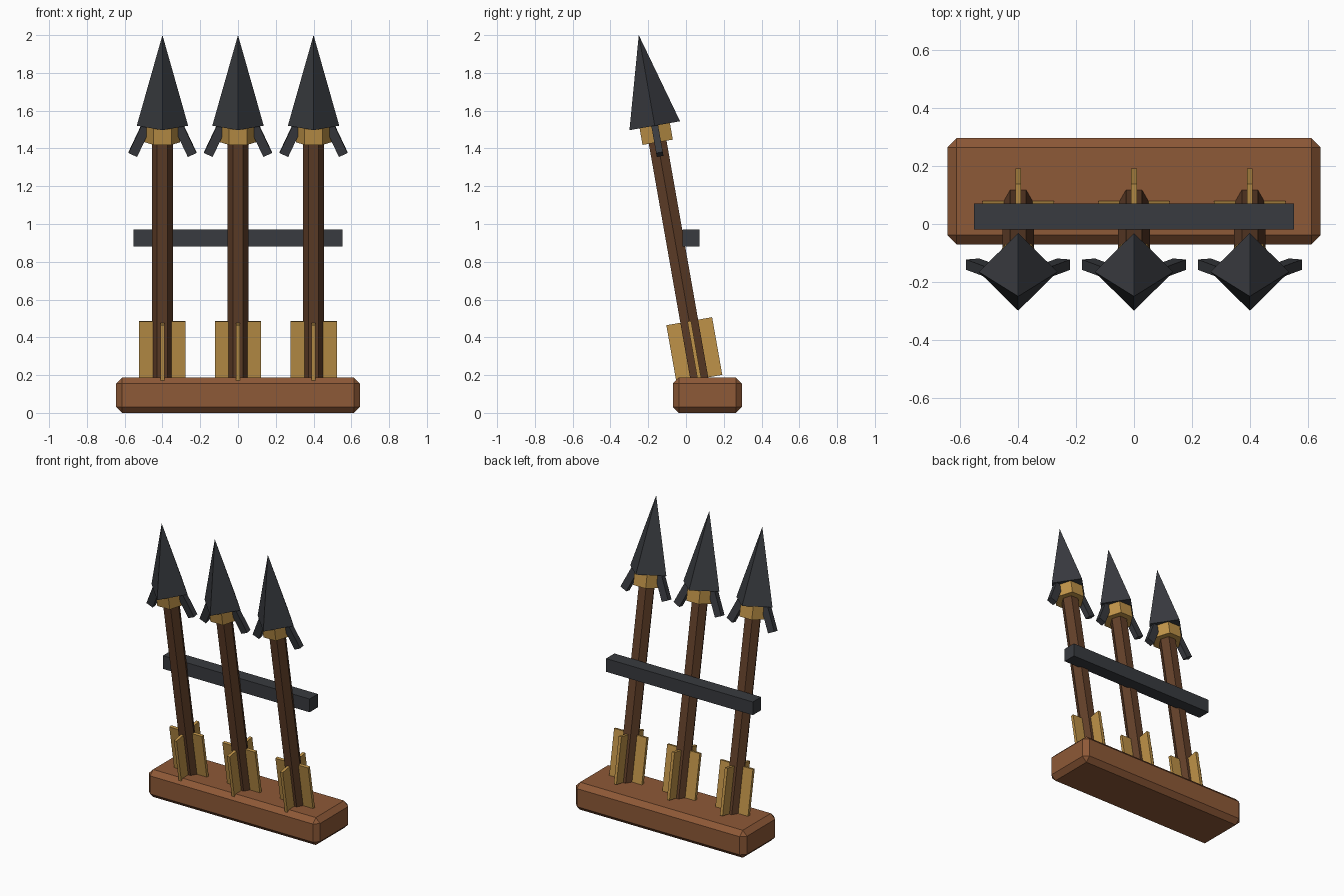
import bpy, bmesh
from math import radians
from mathutils import Matrix, Vector

if "Cube" in bpy.data.objects:
    bpy.data.objects.remove(bpy.data.objects["Cube"])


def material(name, rgb):
    m = bpy.data.materials.new(name)
    m.diffuse_color = (*rgb, 1)
    m.use_nodes = True
    m.node_tree.nodes["Principled BSDF"].inputs["Base Color"].default_value = m.diffuse_color
    return m


WOOD = material("base_wood", (0.27, 0.10, 0.038))
DARK_WOOD = material("shaft_wood", (0.12, 0.05, 0.022))
GOLD = material("gold", (0.52, 0.29, 0.065))
IRON = material("iron", (0.04, 0.043, 0.05))


def finish(name, bm, mat, matrix):
    bmesh.ops.recalc_face_normals(bm, faces=bm.faces)
    me = bpy.data.meshes.new(name)
    bm.to_mesh(me)
    bm.free()
    me.materials.append(mat)
    ob = bpy.data.objects.new(name, me)
    ob.matrix_world = matrix
    bpy.context.collection.objects.link(ob)
    return ob


def box(name, size, mat, matrix, bevel=0):
    bm = bmesh.new()
    bmesh.ops.create_cube(bm, size=1)
    bmesh.ops.scale(bm, vec=size, verts=bm.verts)
    if bevel:
        bmesh.ops.bevel(bm, geom=bm.edges[:], offset=bevel, segments=1, affect='EDGES')
    return finish(name, bm, mat, matrix)


def cone(name, sides, r1, r2, z0, z1, mat, matrix):
    # vertices lie on the x axis, running from z0 to z1 along the arrow
    bm = bmesh.new()
    bmesh.ops.create_cone(bm, cap_ends=True, segments=sides, radius1=r1, radius2=r2,
                          depth=z1 - z0, matrix=Matrix.Translation((0, 0, (z0 + z1) / 2)))
    xs = max(v.co.x for v in bm.verts)
    if xs < max(r1, r2) - 1e-4:
        bmesh.ops.rotate(bm, verts=bm.verts, matrix=Matrix.Rotation(radians(180 / sides), 3, 'Z'))
    return finish(name, bm, mat, matrix)


T = Matrix.Translation

# Chamfered base and the rear crossbar
box("base", (1.29, 0.367, 0.187), WOOD, T((0, 0.1135, 0.0935)), bevel=0.032)
box("crossbar", (1.106, 0.09, 0.09), IRON, T((0, 0.026, 0.926)))

# Three leaning arrows; local origin is the tip, local -z runs down the shaft
for i, x in enumerate((-0.4, 0, 0.4), 1):
    lean = T((x, -0.25, 2.0)) @ Matrix.Rotation(radians(10), 4, 'X')
    cone(f"shaft_{i}", 6, 0.055, 0.055, -1.90, -0.45, DARK_WOOD, lean)
    cone(f"collar_{i}", 6, 0.094, 0.094, -0.576, -0.486, GOLD, lean)
    cone(f"arrowhead_{i}", 4, 0.136, 0, -0.487, 0, IRON, lean)
    # Swept barbs either side of the head
    for side, s in (("left", -1), ("right", 1)):
        barb = lean @ T((s * 0.119, 0, -0.56)) @ Matrix.Rotation(radians(-25 * s), 4, 'Y')
        box(f"barb_{side}_{i}", (0.05, 0.036, 0.18), IRON, barb)
    # Crossed fletching plates
    box(f"fletching_wide_{i}", (0.246, 0.02, 0.31), GOLD, lean @ T((0, 0, -1.693)))
    box(f"fletching_deep_{i}", (0.02, 0.246, 0.31), GOLD, lean @ T((0, 0, -1.693)))
